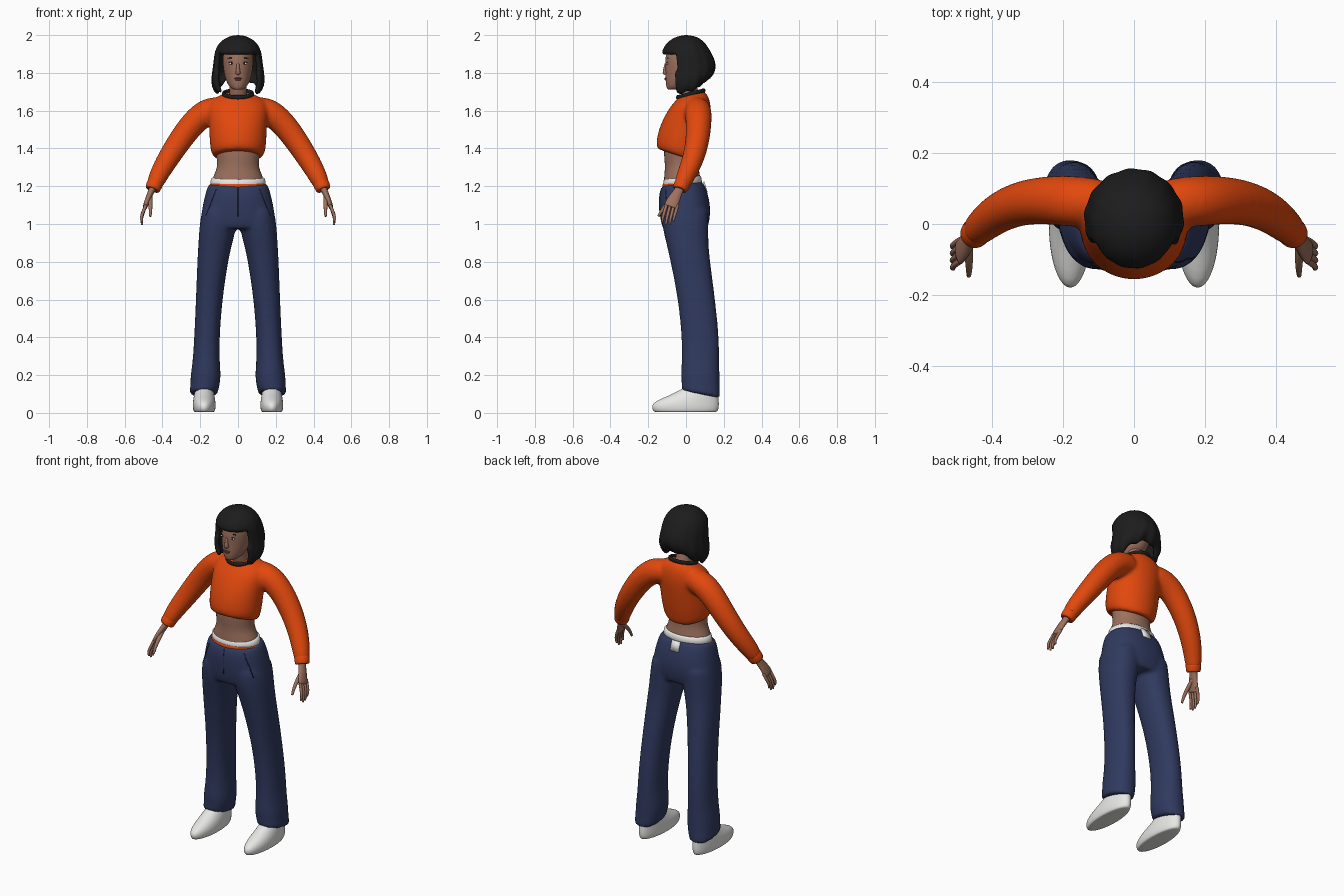
import bpy, bmesh
from math import sin, cos, pi, copysign
from mathutils import Vector, Matrix
from mathutils.bvhtree import BVHTree

cube = bpy.data.objects.get("Cube")
if cube:
    bpy.data.objects.remove(cube, do_unlink=True)


def material(name, r, g, b):
    m = bpy.data.materials.new(name)
    m.use_nodes = True
    m.diffuse_color = (r, g, b, 1)
    node = m.node_tree.nodes["Principled BSDF"]
    node.inputs["Base Color"].default_value = (r, g, b, 1)
    node.inputs["Roughness"].default_value = 0.8
    return m


ORANGE = material("orange knit", 0.76, 0.065, 0.004)
NAVY = material("navy cloth", 0.030, 0.042, 0.115)
SEAM = material("dark navy", 0.018, 0.025, 0.07)
SKIN = material("skin", 0.34, 0.165, 0.11)
BLACK = material("black hair", 0.012, 0.012, 0.012)
WHITE = material("white", 0.8, 0.8, 0.78)
LIPS = material("lips", 0.22, 0.075, 0.06)


def skin_rings(bm, rings, cap=True):
    """Join rings of points into a tube, with crisp flat caps."""
    if cap:
        def inset(r):
            c = sum(r, Vector()) / len(r)
            return [c + (p - c) * 0.9 for p in r]
        rings = [inset(rings[0])] + rings + [inset(rings[-1])]
    loops = [[bm.verts.new(p) for p in r] for r in rings]
    for a, b in zip(loops, loops[1:]):
        for i in range(len(a)):
            j = (i + 1) % len(a)
            bm.faces.new((a[i], a[j], b[j], b[i]))
    if cap:
        bm.faces.new(loops[0])
        bm.faces.new(loops[-1])


def loft(bm, rings, n=24, power=1.0):
    """Stack level rings: z, x min, x max, y front, y back, tilt along y."""
    def curve(v):
        return copysign(abs(v) ** power, v)
    out = []
    for z, x0, x1, y0, y1, *tilt in rings:
        ring = []
        for i in range(n):
            a = 2 * pi * i / n
            x = (x0 + x1) / 2 + (x1 - x0) / 2 * curve(cos(a))
            y = (y0 + y1) / 2 + (y1 - y0) / 2 * curve(sin(a))
            ring.append(Vector((x, y, z + (tilt[0] * y if tilt else 0))))
        out.append(ring)
    skin_rings(bm, out)


def centred(rings):
    return [(z, -rx, rx, *rest) for z, rx, *rest in rings]


def tube(bm, points, n=16, sx=1):
    """Sweep an oval along points: x, y, z, radius toward y, other radius."""
    pos = [Vector((p[0] * sx, p[1], p[2])) for p in points]
    out = []
    for i, p in enumerate(points):
        t = (pos[min(i + 1, len(pos) - 1)] - pos[max(i - 1, 0)]).normalized()
        u = Vector((0, 1, 0))
        u = (u - t * t.dot(u)).normalized()
        v = t.cross(u)
        out.append([pos[i] + u * p[3] * cos(2 * pi * k / n) + v * p[-1] * sin(2 * pi * k / n)
                    for k in range(n)])
    skin_rings(bm, out)


def ball(bm, loc, size):
    bmesh.ops.create_uvsphere(bm, u_segments=16, v_segments=10, radius=1,
                              matrix=Matrix.LocRotScale(loc, None, Vector(size)))


def finish(bm, name, mat, subsurf=1, voxel=0, thick=0):
    bmesh.ops.recalc_face_normals(bm, faces=bm.faces)
    me = bpy.data.meshes.new(name)
    bm.to_mesh(me)
    bm.free()
    me.materials.append(mat)
    ob = bpy.data.objects.new(name, me)
    bpy.context.collection.objects.link(ob)
    if thick:
        m = ob.modifiers.new("thickness", 'SOLIDIFY')
        m.thickness, m.offset = thick, -1
    if subsurf:
        m = ob.modifiers.new("subdivide", 'SUBSURF')
        m.levels = m.render_levels = subsurf
    if voxel:
        m = ob.modifiers.new("blend", 'REMESH')
        m.mode, m.voxel_size = 'VOXEL', voxel
        m = ob.modifiers.new("relax", 'SMOOTH')
        m.factor, m.iterations = 0.5, 4
    dg = bpy.context.evaluated_depsgraph_get()
    ob.data = bpy.data.meshes.new_from_object(ob.evaluated_get(dg))
    ob.modifiers.clear()
    if not ob.data.materials:
        ob.data.materials.append(mat)
    ob.data.shade_smooth()
    return ob


def project(ob, x, z, way=1):
    """Point on the front (way 1) or back (way -1) of an object."""
    tree = BVHTree.FromPolygons([v.co for v in ob.data.vertices],
                                [p.vertices[:] for p in ob.data.polygons])
    hit = tree.ray_cast(Vector((x, -way, z)), Vector((0, way, 0)))[0]
    return hit or Vector((x, 0, z))


# Trousers: hips and two legs blended together
bm = bmesh.new()
loft(bm, centred([(1.215, .157, -.128, .09, .1), (1.17, .172, -.142, .113, .05),
                  (1.1, .188, -.143, .13), (1.03, .199, -.138, .128),
                  (.975, .195, -.125, .115)]), power=.85)
leg = [(1.08, .01, .19, -.13, .12), (1.0, .003, .204, -.13, .12), (.9, .03, .21, -.105, .118),
       (.8, .053, .216, -.082, .128), (.6, .083, .223, -.042, .155), (.4, .098, .232, -.022, .176),
       (.27, .097, .24, -.022, .176), (.2, .09, .252, -.028, .178), (.15, .096, .252, -.022, .178),
       (.115, .108, .257, -.026, .183, -.2)]
for s in (1, -1):
    loft(bm, [(z, s * a, s * b, *r) for z, a, b, *r in leg], power=.9)
trousers = finish(bm, "trousers", NAVY, 2, .011)

# Fly and pocket seams
bm = bmesh.new()
lines = [[(0, 1.19 - .03 * i) for i in range(6)]]
lines += [[(s * (.115 + .011 * i), 1.185 - .028 * i) for i in range(6)] for s in (1, -1)]
for line in lines:
    tube(bm, [(*project(trousers, x, z), .0025) for x, z in line], 6)
finish(bm, "trouser_seams", SEAM, 0)

# Underwear: orange edge and white waistband, with a label behind
bm = bmesh.new()
loft(bm, centred([(1.18, .152, -.126, .085), (1.216, .152, -.126, .085)]))
finish(bm, "underwear_edge", ORANGE)
bm = bmesh.new()
loft(bm, centred([(1.2, .151, -.124, .087, .08), (1.249, .145, -.121, .083, .08)]))
finish(bm, "white_waistband", WHITE)
bm = bmesh.new()
at = project(trousers, 0, 1.195, -1)
bmesh.ops.create_cube(bm, size=1, matrix=Matrix.LocRotScale(
    at, Matrix.Rotation(.3, 3, 'X'), Vector((.055, .009, .06))))
finish(bm, "back_label", WHITE, 0)

# Bare torso and neck
bm = bmesh.new()
loft(bm, centred([(1.18, .145, -.118, .08), (1.24, .139, -.118, .078), (1.28, .117, -.113, .07),
                  (1.32, .109, -.112, .063), (1.38, .119, -.12, .07), (1.46, .12, -.11, .08)]))
finish(bm, "torso", SKIN)
bm = bmesh.new()
tube(bm, [(0, .04, 1.62, .055), (0, .028, 1.67, .047), (0, .012, 1.72, .045), (0, .0, 1.78, .047)])
finish(bm, "neck", SKIN)

# Cropped jumper: body and sleeves blended together
bm = bmesh.new()
loft(bm, centred([(1.348, .132, -.153, .09, -.33), (1.38, .147, -.159, .102, -.28),
                  (1.45, .152, -.153, .118, -.12), (1.52, .154, -.138, .128),
                  (1.58, .16, -.11, .134), (1.63, .16, -.078, .132),
                  (1.66, .13, -.055, .12, .15), (1.68, .08, -.045, .095, .25)]))
sleeve = [(.09, .06, 1.61, .066), (.165, .063, 1.597, .074), (.235, .068, 1.54, .069),
          (.31, .062, 1.44, .064), (.377, .036, 1.335, .058), (.425, -.003, 1.25, .05),
          (.443, -.022, 1.205, .043)]
for s in (1, -1):
    tube(bm, sleeve, 20, s)
finish(bm, "jumper", ORANGE, 2, .011)

# Ribbed cuffs
bm = bmesh.new()
for s in (1, -1):
    tube(bm, [(.436, -.014, 1.222, .043), (.446, -.026, 1.2, .043), (.453, -.033, 1.182, .039)], 20, s)
finish(bm, "sleeve_cuffs", ORANGE)

# Dark collar ring
bm = bmesh.new()
ring = []
for i in range(33):
    a = 2 * pi * i / 32
    y = .025 + .07 * sin(a)
    centre = Vector((.078 * cos(a), y, 1.682 + .26 * y))
    out = Vector((cos(a), sin(a), 0))
    ring.append([centre + out * .009 * cos(k * pi / 4) + Vector((0, 0, .013 * sin(k * pi / 4)))
                 for k in range(8)])
skin_rings(bm, ring, False)
bmesh.ops.remove_doubles(bm, verts=bm.verts, dist=.0005)
finish(bm, "collar", BLACK)

# Hands: palm, four fingers and thumb
bm = bmesh.new()
for s in (1, -1):
    tube(bm, [(.446, -.025, 1.205, .026, .021), (.46, -.042, 1.17, .024, .017),
              (.478, -.066, 1.13, .036, .016), (.492, -.082, 1.09, .038, .013)], 12, s)
    for i, drop in enumerate((.075, .09, .088, .07)):
        y, r = -.111 + .02 * i, .0095
        tube(bm, [(.486, y + .008, 1.105, r), (.503, y - .003, 1.085 - drop * .3, r),
                  (.513, y - .012, 1.085 - drop * .65, r * .9),
                  (.507, y - .015, 1.085 - drop, r * .65)], 8, s)
    tube(bm, [(.465, -.05, 1.15, .014), (.464, -.092, 1.115, .013), (.463, -.125, 1.08, .0105),
              (.464, -.146, 1.04, .007)], 8, s)
finish(bm, "hands", SKIN)

# Shoes
bm = bmesh.new()
shoe = [(.004, .055, -.172, .168), (.025, .061, -.183, .175), (.05, .061, -.18, .176),
        (.075, .058, -.135, .174), (.1, .053, -.07, .172), (.13, .048, -.02, .165)]
for s in (1, -1):
    loft(bm, [(z, s * .179 - rx, s * .179 + rx, *r) for z, rx, *r in shoe])
finish(bm, "shoes", WHITE)

# Head and face
bm = bmesh.new()
loft(bm, centred([(1.712, .022, -.096, -.04), (1.72, .04, -.103, 0), (1.74, .055, -.107, .04),
                  (1.77, .068, -.109, .08), (1.81, .077, -.109, .1), (1.86, .082, -.112, .11),
                  (1.91, .08, -.106, .105), (1.95, .062, -.08, .08), (1.975, .03, -.04, .045)]))
head = finish(bm, "head", SKIN)

bm = bmesh.new()
tube(bm, [(0, -.105, 1.85, .008), (0, -.109, 1.825, .01, .009), (0, -.113, 1.802, .014, .014),
          (0, -.108, 1.793, .009, .012)], 12)
finish(bm, "nose", SKIN)


def face_detail(name, mat, spots):
    bm = bmesh.new()
    for x, z, *size in spots:
        ball(bm, project(head, x, z), size)
    finish(bm, name, mat, 0)


pair = (1, -1)
face_detail("eyes", WHITE, [(s * .034, 1.85, .015, .004, .0065) for s in pair])
face_detail("irises", BLACK, [(s * .034, 1.85, .006, .0055, .006) for s in pair])
face_detail("lashes", BLACK, [(s * .035, 1.857, .017, .004, .002) for s in pair])
face_detail("brows", BLACK, [(s * .036, 1.878, .019, .003, .003) for s in pair])
face_detail("lips", LIPS, [(0, 1.771, .021, .006, .004), (0, 1.764, .017, .006, .005)])

# Bobbed hair: waved dome and skirt, opened around the face
bm = bmesh.new()
dome = [(2.0, .012, -.01, .012), (1.993, .05, -.05, .055), (1.97, .09, -.093, .092),
        (1.935, .115, -.12, .118), (1.9, .125, -.131, .138)]
skirt = [(.2, .129, -.13, .15), (.4, .135, -.128, .157), (.6, .141, -.125, .155),
         (.8, .14, -.118, .142), (1, .118, -.105, .115)]
rows = []
for k, (level, rx, y0, y1) in enumerate(dome + skirt):
    row = []
    for i in range(56):
        a = 2 * pi * i / 56
        hem = 1.688 + .075 * max(0, sin(a)) ** 1.5 + .008 * cos(9 * a)
        z = level if k < len(dome) else 1.9 + (hem - 1.9) * level
        wave = 1 + .0025 * k * cos(14 * a + .25 * k)
        row.append(Vector((rx * cos(a) * wave,
                           (y0 + y1) / 2 + (y1 - y0) / 2 * sin(a) * wave, z)))
    rows.append(row)
skin_rings(bm, rows, False)
bm.verts.ensure_lookup_table()
bm.faces.new(bm.verts[:56])
opening = [f for f in bm.faces
           if f.calc_center_median().z < 1.899 and f.calc_center_median().y < -.055]
bmesh.ops.delete(bm, geom=opening, context='FACES')
finish(bm, "bobbed_hair", BLACK, 1, 0, .026)
